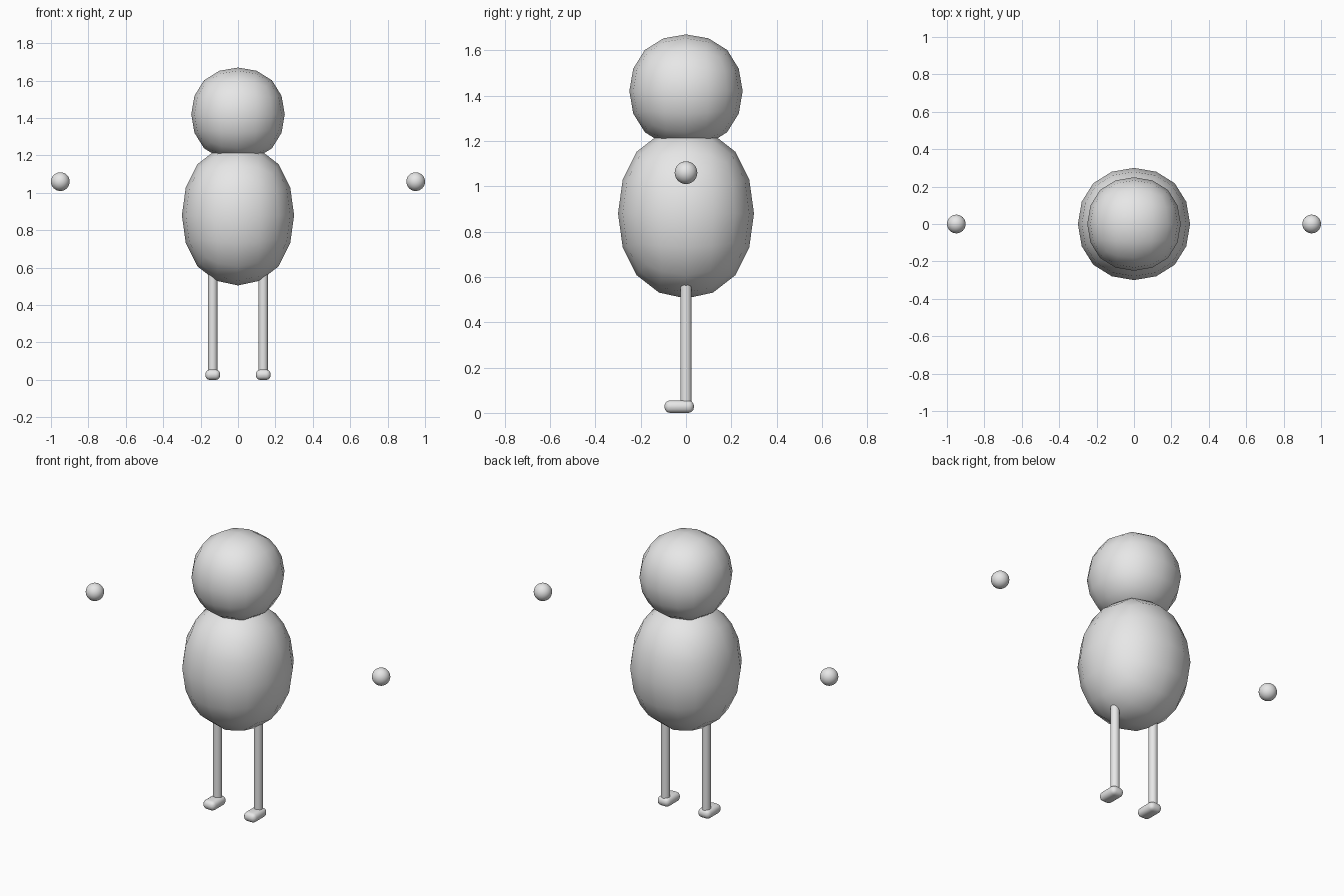
import bpy

if "Cube" in bpy.data.objects:
    bpy.data.objects.remove(bpy.data.objects["Cube"])

# One plain grey for the whole figure
grey = bpy.data.materials.new("plain grey")
grey.diffuse_color = (0.8, 0.8, 0.8, 1.0)
grey.use_nodes = True
grey.node_tree.nodes["Principled BSDF"].inputs["Base Color"].default_value = grey.diffuse_color

# Half extent of a subdivided cube whose cage has half extent 1
SUBDIVIDED_EXTENT = 0.8395


def finish(name):
    ob = bpy.context.object
    ob.name = name
    ob.data.materials.append(grey)
    return ob


def rounded_block(name, centre, half):
    """Subdivided cube scaled so its surface reaches the given half sizes."""
    bpy.ops.mesh.primitive_cube_add(size=2, location=centre)
    ob = finish(name)
    ob.scale = [h / SUBDIVIDED_EXTENT for h in half]
    bpy.ops.object.transform_apply(location=False, rotation=False, scale=True)
    mod = ob.modifiers.new("round", "SUBSURF")
    mod.levels = mod.render_levels = 2
    bpy.ops.object.shade_smooth()


# Body and head
rounded_block("body", (0, 0, 0.88), (0.30, 0.30, 0.375))
rounded_block("head", (0, 0, 1.42), (0.25, 0.25, 0.25))

for side, s in (("left", -1), ("right", 1)):
    # Floating hand
    bpy.ops.mesh.primitive_uv_sphere_add(segments=32, ring_count=16, radius=0.05,
                                         location=(s * 0.95, 0, 1.06))
    finish(side + "_hand")
    bpy.ops.object.shade_smooth()

    # Leg, sunk into the body and the foot
    bpy.ops.mesh.primitive_cylinder_add(vertices=24, radius=0.025, depth=0.57,
                                        location=(s * 0.135, 0, 0.315))
    finish(side + "_leg")
    bpy.ops.object.shade_smooth_by_angle()

    # Rounded foot pointing forward
    bpy.ops.mesh.primitive_cube_add(size=1, location=(s * 0.135, -0.03, 0.0275))
    foot = finish(side + "_foot")
    foot.scale = (0.08, 0.13, 0.055)
    bpy.ops.object.transform_apply(location=False, rotation=False, scale=True)
    bevel = foot.modifiers.new("soft edges", "BEVEL")
    bevel.width = 0.025
    bevel.segments = 4
    bpy.ops.object.shade_smooth()
